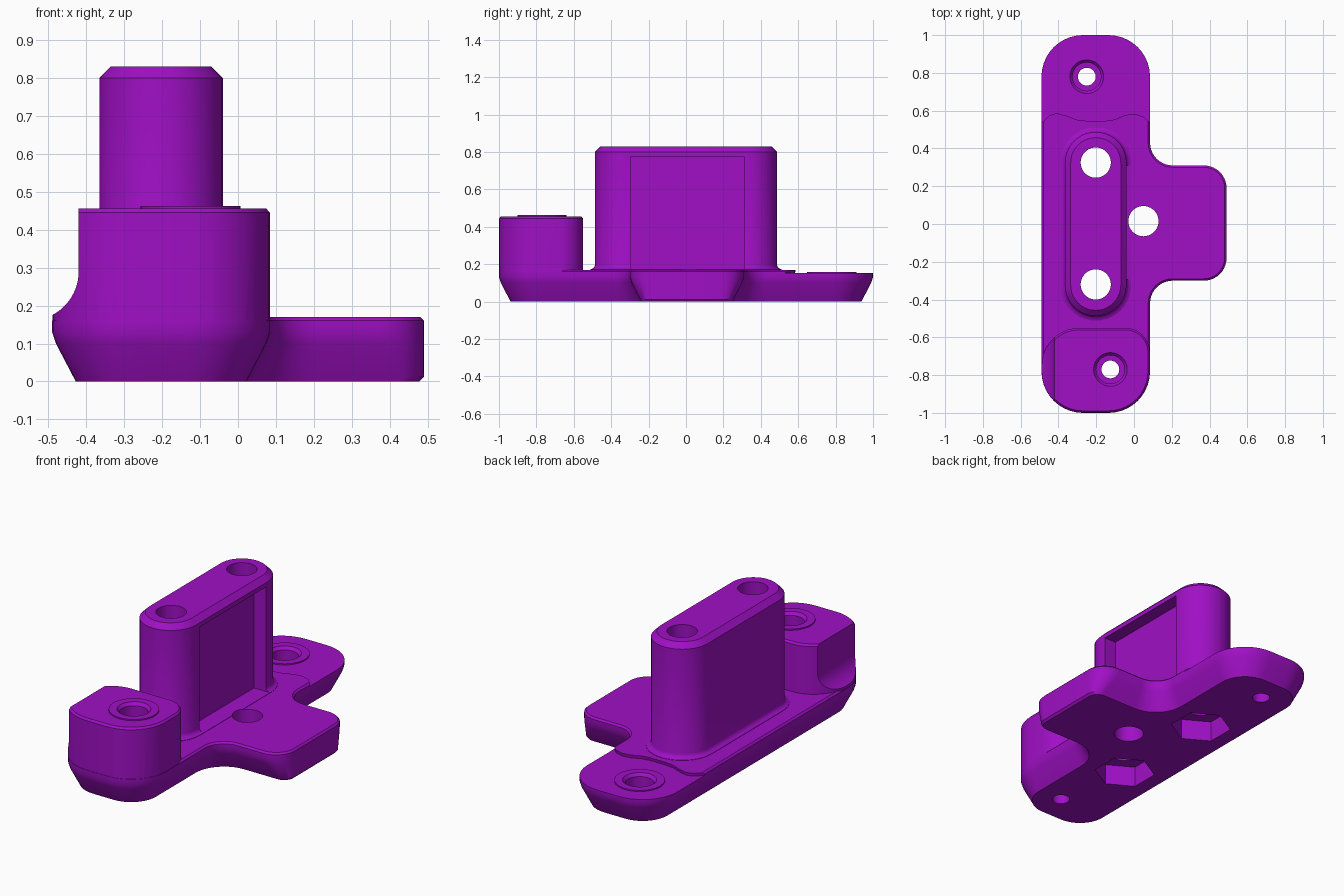
import bpy, bmesh, math
from mathutils import Vector

if "Cube" in bpy.data.objects:
    bpy.data.objects.remove(bpy.data.objects["Cube"])

purple = bpy.data.materials.new("purple")
purple.diffuse_color = (0.35, 0.005, 0.56, 1)
purple.use_nodes = True
purple.node_tree.nodes["Principled BSDF"].inputs["Base Color"].default_value = purple.diffuse_color


def loft(name, rings):
    """Closed solid skinned through rings of 3D points."""
    bm = bmesh.new()
    rows = [[bm.verts.new(p) for p in ring] for ring in rings]
    n = len(rows[0])
    for a, b in zip(rows, rows[1:]):
        for i in range(n):
            j = (i + 1) % n
            bm.faces.new((a[i], a[j], b[j], b[i]))
    bm.faces.new(rows[0][::-1])
    bm.faces.new(rows[-1])
    bmesh.ops.recalc_face_normals(bm, faces=bm.faces)
    mesh = bpy.data.meshes.new(name)
    bm.to_mesh(mesh)
    bm.free()
    mesh.materials.append(purple)
    ob = bpy.data.objects.new(name, mesh)
    bpy.context.collection.objects.link(ob)
    return ob


def rounded(corners, z, d=0.0, special=None, segs=10):
    """Rounded right-angled outline (anticlockwise), every edge inset by d."""
    special = special or {}
    n = len(corners)
    pts = []
    for i, (x, y, r) in enumerate(corners):
        p = Vector((x, y))
        u = (p - Vector(corners[i - 1][:2])).normalized()
        v = (Vector(corners[(i + 1) % n][:2]) - p).normalized()
        p = p + Vector((-u.y, u.x)) * special.get((i - 1) % n, d)
        p = p + Vector((-v.y, v.x)) * special.get(i, d)
        convex = u.x * v.y - u.y * v.x > 0
        r = r - d if convex else r + d
        c = p + (v - u) * r
        for k in range(segs + 1):
            t = math.pi / 2 * k / segs
            q = c - v * r * math.cos(t) + u * r * math.sin(t)
            pts.append((q.x, q.y, z))
    return pts


def circle(x, y, z, r, n=40, turn=0.0):
    return [(x + r * math.cos(turn + math.tau * i / n),
             y + r * math.sin(turn + math.tau * i / n), z) for i in range(n)]


def box(x0, x1, y0, y1, z):
    return [(x0, y0, z), (x1, y0, z), (x1, y1, z), (x0, y1, z)]


def combine(body, tool, operation):
    m = body.modifiers.new("combine", 'BOOLEAN')
    m.operation, m.solver, m.object = operation, 'EXACT', tool
    bpy.context.view_layer.objects.active = body
    bpy.ops.object.modifier_apply(modifier=m.name)
    bpy.data.objects.remove(tool)


# base plate with side tab, tapered underside except at the tab end (edge 3)
plate = [(-.49, -1, .22), (.085, -1, .22), (.085, -.30, .12), (.49, -.30, .12),
         (.49, .31, .12), (.085, .31, .12), (.085, 1, .22), (-.49, 1, .22)]
body = loft("mounting_bracket", [rounded(plate, z, d, {3: e}) for z, d, e in (
    (0, .062, .012), (.012, .056, 0), (.10, .010, 0), (.13, 0, 0),
    (.16, 0, 0), (.17, .010, .010))])

# lowered rear end with a wavy step
wave = [(-.6, .53), (-.49, .53), (-.45, .57), (-.41, .583), (-.36, .57), (-.30, .547),
        (-.25, .542), (-.15, .542), (-.10, .55), (-.05, .572), (0, .58), (.05, .565),
        (.085, .53), (.6, .53), (.6, 1.2), (-.6, 1.2)]
combine(body, loft("step_cutter", [[(x, y, .152) for x, y in wave],
                                   [(x, y + .01, .2) for x, y in wave]]), 'DIFFERENCE')

# tall front boss with a scooped left side
boss_shape = [(-.489, -.999, .219), (.084, -.999, .219), (.084, -.55, .13), (-.489, -.55, .2)]
boss = loft("boss", [rounded(boss_shape, z, d) for z, d in ((.132, 0), (.445, 0), (.456, .01))])
scoop = [(-.7, .6), (-.42, .6)]
for k in range(13):
    t = math.radians(-62.5 * k / 12)
    scoop.append((-.55 + .13 * math.cos(t), .29 + .13 * math.sin(t)))
scoop.append((-.7, scoop[-1][1]))
combine(boss, loft("scoop_cutter", [[(x, y, z) for x, z in scoop] for y in (-1.2, -.4)]),
        'DIFFERENCE')
combine(body, boss, 'UNION')

# rounded tower with base fillet, top chamfer and a pocket on the tab side
tower_shape = [(-.365, -.487, .162), (-.04, -.487, .162), (-.04, .487, .162), (-.365, .487, .162)]
tower = loft("tower", [rounded(tower_shape, z, d) for z, d in (
    (.15, -.025), (.172, -.025), (.177, -.012), (.185, -.004), (.197, 0),
    (.80, 0), (.83, .03))])
combine(tower, loft("pocket_cutter", [box(-.115, .2, -.295, .31, z) for z in (.174, .775)]),
        'DIFFERENCE')
combine(body, tower, 'UNION')

# screw seats: raised ring, counterbore and through hole
for x, y, top in ((-.125, -.77, .456), (-.25, .78, .152)):
    combine(body, loft("seat_ring", [circle(x, y, z, r) for z, r in (
        (top - .02, .132), (top + .007, .132))]), 'UNION')
    combine(body, loft("screw_cutter", [circle(x, y, z, r) for z, r in (
        (-.1, .047), (top - .09, .047), (top - .089, .075),
        (top - .01, .075), (top + .008, .09), (top + .1, .09))]), 'DIFFERENCE')

# tower bolt holes with hexagonal nut pockets underneath
for y in (-.32, .325):
    combine(body, loft("bolt_cutter", [circle(-.2025, y, z, .08) for z in (-.1, 1)]), 'DIFFERENCE')
    combine(body, loft("nut_cutter", [circle(-.2025, y, z, .163, 6, math.pi / 6)
                                      for z in (-.1, .12)]), 'DIFFERENCE')

# tab hole
combine(body, loft("tab_hole_cutter", [circle(.05, .015, z, .08) for z in (-.1, .4)]), 'DIFFERENCE')

bpy.ops.object.select_all(action='DESELECT')
body.select_set(True)
bpy.context.view_layer.objects.active = body
bpy.ops.object.shade_smooth_by_angle(angle=math.radians(30))
